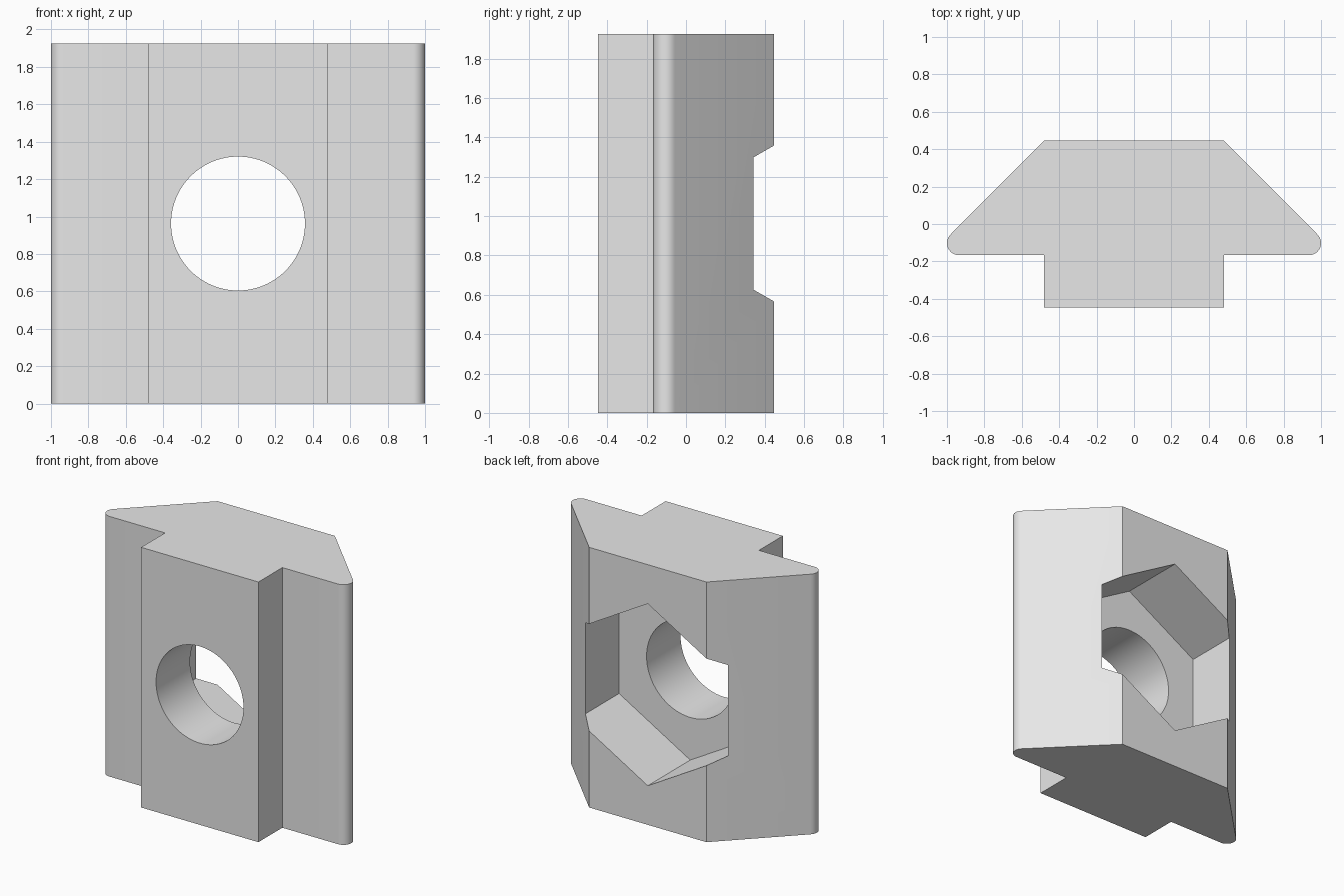
import bpy, bmesh
from math import radians, sin, cos, pi
from mathutils import Matrix

if "Cube" in bpy.data.objects:
    bpy.data.objects.remove(bpy.data.objects["Cube"], do_unlink=True)

HEIGHT = 1.925
HALF_Y = 0.447
HALF_STEP = 0.48
TIP_R = 0.065
SHOULDER_Y = -0.167

grey = bpy.data.materials.new("light grey")
grey.diffuse_color = (0.8, 0.8, 0.8, 1)
grey.use_nodes = True
grey.node_tree.nodes["Principled BSDF"].inputs["Base Color"].default_value = (0.8, 0.8, 0.8, 1)


def make_object(name, bm):
    bmesh.ops.recalc_face_normals(bm, faces=bm.faces)
    mesh = bpy.data.meshes.new(name)
    bm.to_mesh(mesh)
    bm.free()
    mesh.materials.append(grey)
    obj = bpy.data.objects.new(name, mesh)
    bpy.context.collection.objects.link(obj)
    return obj


def cutter(name, sides, radius, y0, y1, turn):
    """Prism along y, centred on the nut's mid height."""
    bm = bmesh.new()
    place = (Matrix.Translation((0, (y0 + y1) / 2, HEIGHT / 2))
             @ Matrix.Rotation(radians(90), 4, "X") @ Matrix.Rotation(turn, 4, "Z"))
    bmesh.ops.create_cone(bm, cap_ends=True, segments=sides, radius1=radius,
                          radius2=radius, depth=y1 - y0, matrix=place)
    obj = make_object(name, bm)
    obj.hide_render = True
    return obj


# Half of the cross-section: stem, shoulder, rounded tip, slanted back
half = [(HALF_STEP, -HALF_Y), (HALF_STEP, SHOULDER_Y)]
for i in range(13):
    a = radians(-90 + 135 * i / 12)
    half.append((1 - TIP_R + TIP_R * cos(a), SHOULDER_Y + TIP_R + TIP_R * sin(a)))
half.append((HALF_STEP, HALF_Y))
outline = half + [(-x, y) for x, y in reversed(half)]

# Extruded nut body
bm = bmesh.new()
base = bm.faces.new([bm.verts.new((x, y, 0)) for x, y in outline])
top = bmesh.ops.extrude_face_region(bm, geom=[base])["geom"]
bmesh.ops.translate(bm, vec=(0, 0, HEIGHT),
                    verts=[v for v in top if isinstance(v, bmesh.types.BMVert)])
body = make_object("slot_nut_body", bm)

# Round through hole and hexagonal pocket in the back
hex_radius = 0.583 / cos(pi / 6)
cutters = [cutter("hole_cutter", 96, 0.358, -1, 1, 0),
           cutter("hex_pocket_cutter", 6, hex_radius, -0.05, 1, 0)]

# Turn the hexagon so that a corner points up
pocket = cutters[1]
highest = max(v.co.z for v in pocket.data.vertices) - HEIGHT / 2
if highest < hex_radius - 0.01:
    pocket.data.transform(Matrix.Translation((0, 0, HEIGHT / 2))
                          @ Matrix.Rotation(radians(30), 4, "Y")
                          @ Matrix.Translation((0, 0, -HEIGHT / 2)))

bpy.ops.object.select_all(action="DESELECT")
bpy.context.view_layer.objects.active = body
body.select_set(True)
for c in cutters:
    mod = body.modifiers.new(c.name, "BOOLEAN")
    mod.operation = "DIFFERENCE"
    mod.solver = "EXACT"
    mod.object = c
    bpy.ops.object.modifier_apply(modifier=mod.name)
for c in cutters:
    bpy.data.objects.remove(c, do_unlink=True)

bpy.ops.object.shade_smooth_by_angle(angle=radians(30))
